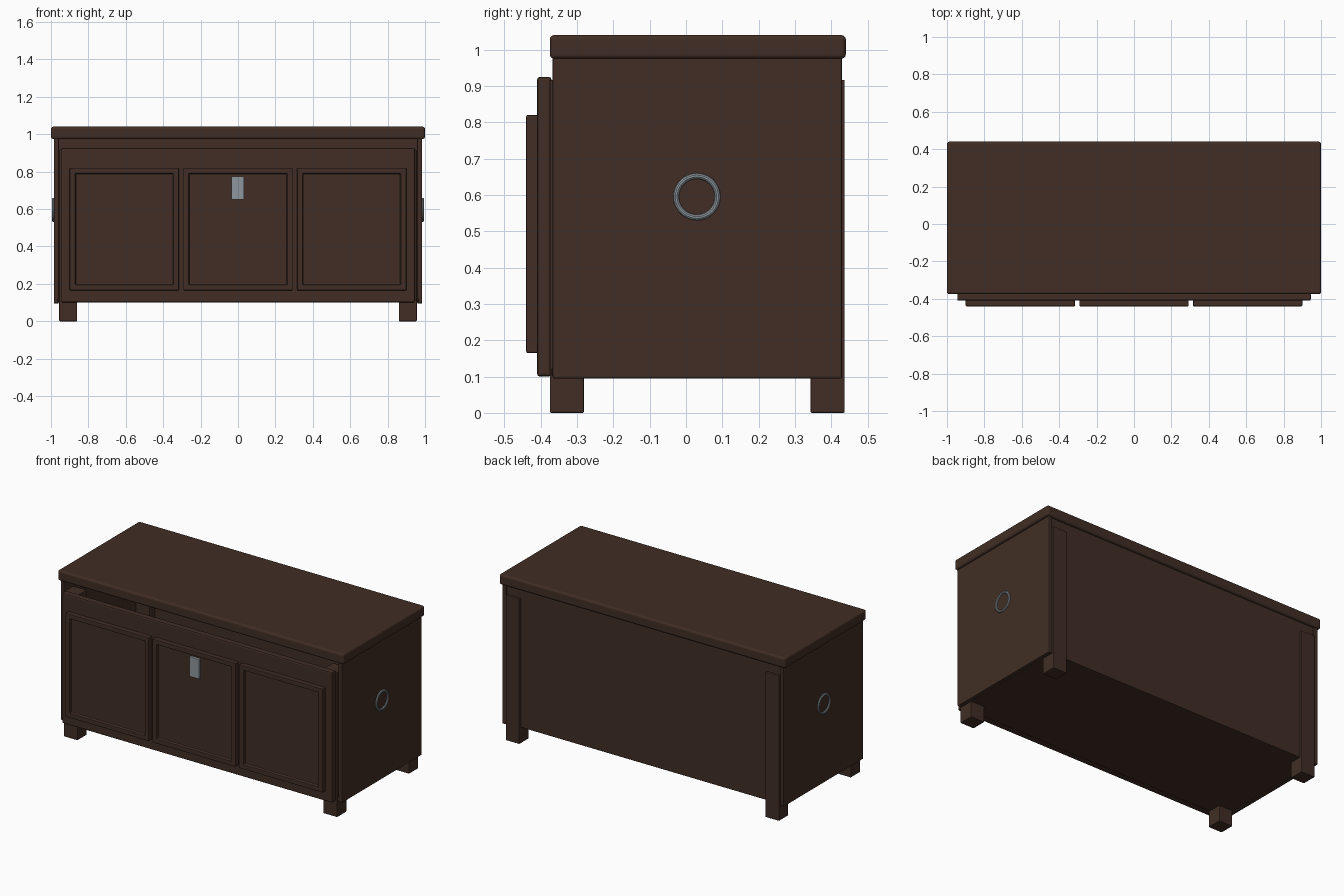
import bpy
import bmesh
import math
from mathutils import Vector

if "Cube" in bpy.data.objects:
    bpy.data.objects.remove(bpy.data.objects["Cube"], do_unlink=True)


def material(name, colour, metallic=0.0):
    m = bpy.data.materials.new(name)
    m.use_nodes = True
    m.diffuse_color = colour
    bsdf = m.node_tree.nodes["Principled BSDF"]
    bsdf.inputs["Base Color"].default_value = colour
    bsdf.inputs["Roughness"].default_value = 0.6
    return m


wood = material("dark_wood", (0.052, 0.027, 0.018, 1))
metal = material("grey_metal", (0.27, 0.31, 0.34, 1))


def box(name, x, y, z, mat=wood, bevel=0.005, segments=2, recess=None):
    """Box from (min, max) ranges; recess = (frame width, depth) on the front."""
    bm = bmesh.new()
    bmesh.ops.create_cube(bm, size=1)
    for v in bm.verts:
        v.co = Vector([r[0] if c < 0 else r[1] for c, r in zip(v.co, (x, y, z))])
    bm.normal_update()
    if recess:
        front = [f for f in bm.faces if f.normal.y < -0.9]
        bmesh.ops.inset_region(bm, faces=front, thickness=recess[0])
        bmesh.ops.inset_region(bm, faces=front, thickness=0.003, depth=-recess[1])
    mesh = bpy.data.meshes.new(name)
    bm.to_mesh(mesh)
    bm.free()
    mesh.materials.append(mat)
    ob = bpy.data.objects.new(name, mesh)
    bpy.context.collection.objects.link(ob)
    mod = ob.modifiers.new("soft_edges", "BEVEL")
    mod.width = bevel
    mod.segments = segments
    mod.limit_method = "ANGLE"
    return ob


# Lid, floor and back of the chest
box("lid", (-1, 1), (-0.375, 0.44), (0.975, 1.04), bevel=0.012, segments=3)
box("floor_board", (-0.965, 0.965), (-0.37, 0.42), (0.1, 0.125))
box("back_panel", (-0.965, 0.965), (0.4, 0.422), (0.1, 0.98))

# Front board stops short of the lid, leaving an open slot
box("front_board", (-0.945, 0.945), (-0.41, -0.37), (0.1, 0.925), bevel=0.008)

# Three framed panels across the front
for label, cx in (("right", -0.608), ("middle", 0), ("left", 0.608)):
    box("front_panel_" + label, (cx - 0.292, cx + 0.292), (-0.44, -0.405),
        (0.165, 0.82), bevel=0.004, recess=(0.042, 0.018))

# Latch plate
box("latch", (-0.035, 0.033), (-0.438, -0.418), (0.65, 0.775), metal, 0.003)

# Sides, corner posts and ring handles
for label, s in (("right", -1), ("left", 1)):
    box("side_panel_" + label, sorted((s * 0.958, s * 0.985)),
        (-0.367, 0.43), (0.095, 0.98))
    for end, y in (("front", (-0.375, -0.281)), ("back", (0.343, 0.437))):
        box("post_" + end + "_" + label, sorted((s * 0.86, s * 0.956)),
            y, (0, 0.917), bevel=0.004)
    bpy.ops.mesh.primitive_torus_add(
        major_radius=0.057, minor_radius=0.008, major_segments=40,
        minor_segments=10, location=(s * 0.986, 0.03, 0.595),
        rotation=(0, math.pi / 2, 0))
    ring = bpy.context.object
    ring.name = "ring_handle_" + label
    ring.data.materials.append(metal)
    bpy.ops.object.shade_smooth_by_angle()
